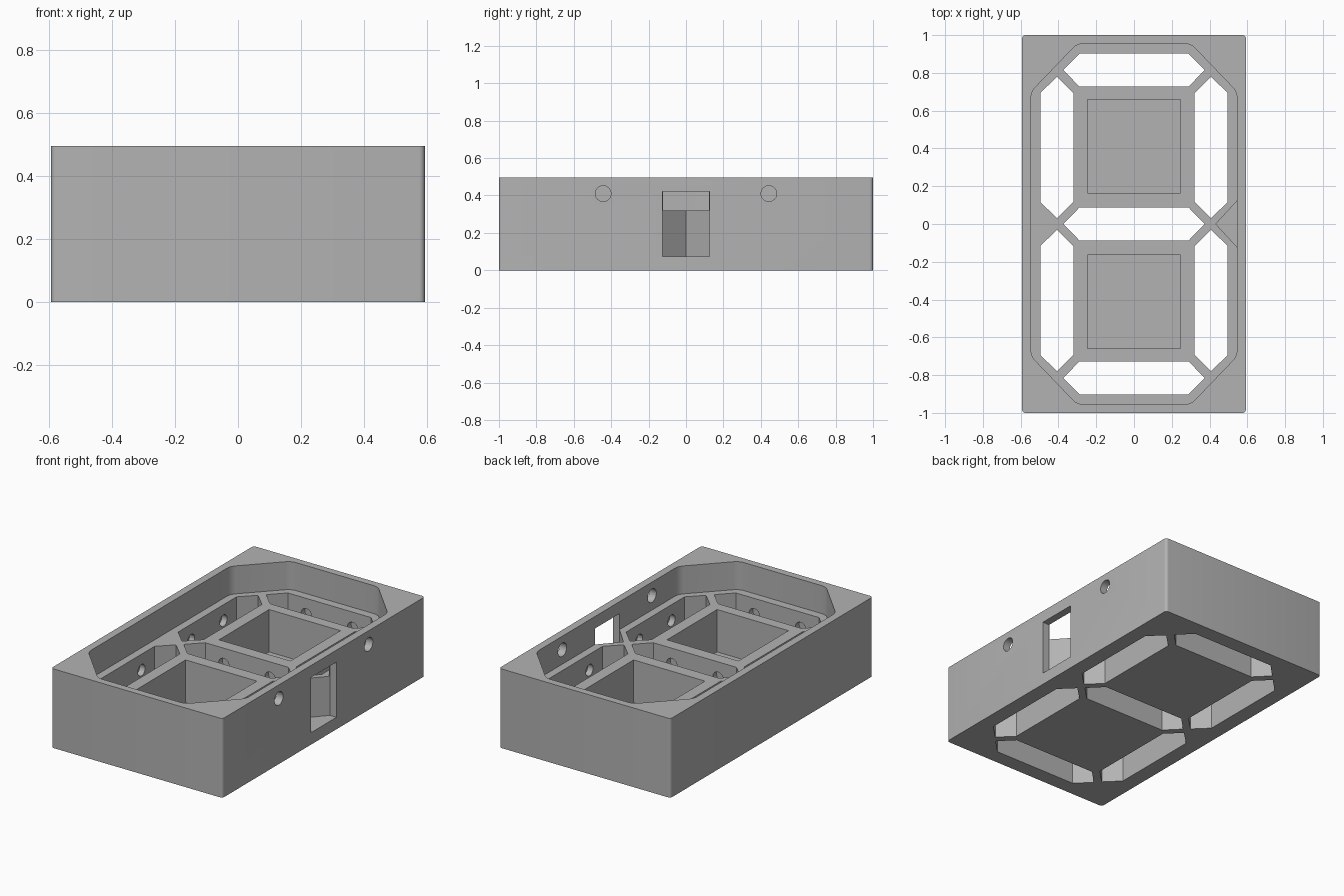
import bpy, bmesh
from math import radians
from mathutils import Matrix, Vector

cube = bpy.data.objects.get("Cube")
if cube:
    bpy.data.objects.remove(cube, do_unlink=True)

HALF_X, HALF_Y, HEIGHT = 0.593, 1.0, 0.495
LEDGE = 0.32          # floor of the upper recess
FLOOR = 0.055         # floor of the square pockets
ABOVE, BELOW = 0.7, -0.2

grey = bpy.data.materials.new("grey plastic")
grey.use_nodes = True
grey.diffuse_color = (0.45, 0.45, 0.45, 1)
grey.node_tree.nodes["Principled BSDF"].inputs["Base Color"].default_value = (0.45, 0.45, 0.45, 1)


def finish(name, bm):
    bmesh.ops.recalc_face_normals(bm, faces=bm.faces)
    mesh = bpy.data.meshes.new(name)
    bm.to_mesh(mesh)
    bm.free()
    mesh.materials.append(grey)
    ob = bpy.data.objects.new(name, mesh)
    bpy.context.collection.objects.link(ob)
    return ob


def prism(name, outline, z0, z1, radius=0):
    """Upright prism, with optionally rounded vertical edges."""
    bm = bmesh.new()
    face = bm.faces.new([bm.verts.new((x, y, z0)) for x, y in outline])
    top = bmesh.ops.extrude_face_region(bm, geom=[face])["geom"]
    bmesh.ops.translate(bm, vec=(0, 0, z1 - z0),
                        verts=[g for g in top if isinstance(g, bmesh.types.BMVert)])
    if radius:
        upright = [e for e in bm.edges
                   if abs(e.verts[0].co.z - e.verts[1].co.z) > 0.01]
        bmesh.ops.bevel(bm, geom=upright, offset=radius, segments=5,
                        profile=0.5, affect='EDGES')
    return finish(name, bm)


def rod(name, centre, axis, radius, length):
    bm = bmesh.new()
    turn = Vector(axis).to_track_quat('Z', 'Y').to_matrix().to_4x4()
    bmesh.ops.create_cone(bm, cap_ends=True, segments=32, radius1=radius, radius2=radius,
                          depth=length, matrix=Matrix.Translation(centre) @ turn)
    return finish(name, bm)


def rect(x0, x1, y0, y1):
    return [(x0, y0), (x1, y0), (x1, y1), (x0, y1)]


def cut(cutter):
    mod = housing.modifiers.new("cut", 'BOOLEAN')
    mod.operation, mod.solver, mod.object = 'DIFFERENCE', 'EXACT', cutter
    bpy.context.view_layer.objects.active = housing
    bpy.ops.object.modifier_apply(modifier=mod.name)
    bpy.data.objects.remove(cutter, do_unlink=True)


def segment(cx, cy, along_x):
    """Pointed through slot, with two shallow round sockets in each long wall."""
    tip, shoulder, half = 0.375, 0.288, 0.088
    pts = [(-tip, 0), (-shoulder, -half), (shoulder, -half),
           (tip, 0), (shoulder, half), (-shoulder, half)]
    place = (lambda u, v: (cx + u, cy + v)) if along_x else (lambda u, v: (cx + v, cy + u))
    cut(prism("slot_cutter", [place(u, v) for u, v in pts], BELOW, ABOVE))
    for u in (-0.16, 0.16):
        cut(rod("socket_cutter", (*place(u, 0), 0.22),
                (0, 1, 0) if along_x else (1, 0, 0), 0.036, 0.25))


# Outer block
housing = prism("segment_housing", rect(-HALF_X, HALF_X, -HALF_Y, HALF_Y), 0, HEIGHT, 0.018)

# Eight-sided upper recess
a, b, c, d = 0.545, 0.955, 0.70, 0.30
cut(prism("recess_cutter", [(-a, -c), (-d, -b), (d, -b), (a, -c),
                            (a, c), (d, b), (-d, b), (-a, c)], LEDGE, ABOVE, 0.03))

# Square pockets inside each loop
for side in (-1, 1):
    ys = sorted((side * 0.165, side * 0.66))
    cut(prism("pocket_cutter", rect(-0.247, 0.247, *ys), FLOOR, ABOVE))

# Seven pointed slots
for y in (-0.815, 0, 0.815):
    segment(0, y, True)
for x in (-0.408, 0.408):
    for y in (-0.405, 0.405):
        segment(x, y, False)

# Side window with a V-shaped back
cut(prism("window_cutter", [(0.433, 0), (0.548, -0.125), (0.8, -0.125),
                            (0.8, 0.125), (0.548, 0.125)], 0.075, 0.42))

# Round holes through the side wall
for y in (-0.443, 0.443):
    cut(rod("hole_cutter", (0.58, y, 0.41), (1, 0, 0), 0.042, 0.2))

# Smooth the small curves and keep the edges crisp
bpy.ops.object.select_all(action='DESELECT')
housing.select_set(True)
bpy.context.view_layer.objects.active = housing
bpy.ops.object.shade_smooth_by_angle(angle=radians(25))
